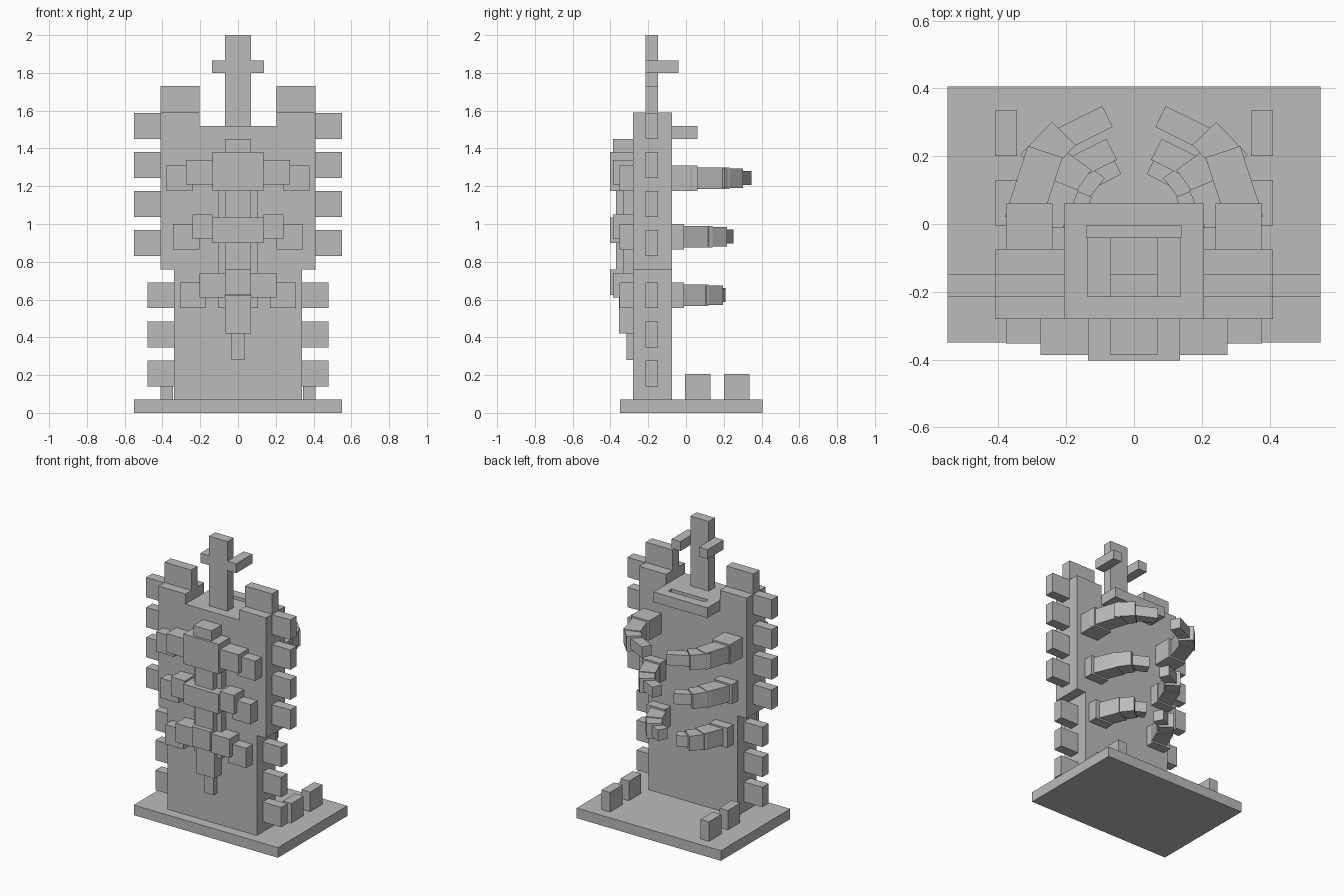
import bpy
import math
from mathutils import Matrix, Vector

cube = bpy.data.objects.get("Cube")
if cube:
    bpy.data.objects.remove(cube, do_unlink=True)

stone = bpy.data.materials.new("plain_grey")
stone.use_nodes = True
GREY = (0.5, 0.5, 0.5, 1)
stone.diffuse_color = GREY
stone.node_tree.nodes["Principled BSDF"].inputs["Base Color"].default_value = GREY


def add_block(name, centre, size, turn=0.0):
    bpy.ops.mesh.primitive_cube_add(size=1)
    ob = bpy.context.object
    ob.name = ob.data.name = name
    ob.data.transform(Matrix.Diagonal((*size, 1)))
    ob.location = centre
    ob.rotation_euler.z = turn
    ob.data.materials.append(stone)
    return ob


def box(name, x, y, z):
    """Block given by its extent on each axis."""
    spans = (x, y, z)
    return add_block(name, [(a + b) / 2 for a, b in spans], [b - a for a, b in spans])


def pair(name, x, y, z):
    """Matching blocks on the left (+x) and right (-x)."""
    box("left_" + name, x, y, z)
    box("right_" + name, (-x[1], -x[0]), y, z)


def rib_segment(name, start, end, width, height, z):
    """Turned block along a plan line, on both sides."""
    for side, s in (("left_", 1), ("right_", -1)):
        a, b = Vector((start[0] * s, start[1])), Vector((end[0] * s, end[1]))
        d, mid = b - a, (a + b) / 2
        add_block(side + name, (mid.x, mid.y, z), (d.length, width, height),
                  math.atan2(d.y, d.x))


# Base and its rear studs
box("base", (-0.55, 0.55), (-0.35, 0.405), (0, 0.07))
for i, y in enumerate((-0.005, 0.2)):
    pair(f"base_stud_{i}", (0.345, 0.41), (y, y + 0.135), (0.07, 0.205))

# Back slab with raised shoulders
SLAB = (-0.28, -0.075)
FIN = (-0.215, -0.147)
box("lower_slab", (-0.34, 0.34), SLAB, (0.07, 0.76))
box("upper_slab", (-0.41, 0.41), SLAB, (0.76, 1.52))
pair("shoulder", (0.205, 0.41), SLAB, (1.52, 1.59))
pair("shoulder_crest", (0.205, 0.41), FIN, (1.59, 1.73))

# Side fins
for i in range(3):
    z = 0.14 + i * 0.207
    pair(f"lower_fin_{i}", (0.34, 0.48), FIN, (z, z + 0.137))
for i in range(4):
    z = 0.83 + i * 0.207
    pair(f"upper_fin_{i}", (0.41, 0.55), FIN, (z, z + 0.137))

# Top spire with arms reaching back
box("spire", (-0.07, 0.07), FIN, (1.52, 2.0))
pair("spire_arm", (0.07, 0.137), (-0.215, -0.04), (1.80, 1.865))

# Slotted handle behind the top
HANDLE = (1.45, 1.52)
box("handle_front", (-0.205, 0.205), (-0.075, -0.04), HANDLE)
box("handle_back", (-0.205, 0.205), (-0.005, 0.06), HANDLE)
pair("handle_side", (0.14, 0.205), (-0.04, -0.005), HANDLE)

# Spine column
box("spine_backing", (-0.105, 0.105), (-0.33, -0.28), (0.555, 1.38))
box("spine_core", (-0.07, 0.07), (-0.37, -0.28), (0.62, 1.38))
box("spine_cap", (-0.07, 0.07), (-0.387, -0.28), (1.38, 1.45))
box("spine_tail", (-0.07, 0.07), (-0.355, -0.28), (0.42, 0.62))
box("spine_tip", (-0.035, 0.035), (-0.315, -0.28), (0.28, 0.42))

# Vertebrae: name, half width, block z, wing reach, wing z
for name, half, block_z, reach, wing_z in (
        ("upper", 0.135, (1.175, 1.38), 0.275, (1.21, 1.34)),
        ("middle", 0.135, (0.90, 1.035), 0.24, (0.92, 1.05)),
        ("lower", 0.07, (0.625, 0.76), 0.205, (0.61, 0.74))):
    box(name + "_vertebra", (-half, half), (-0.403, -0.28), block_z)
    pair(name + "_vertebra_wing", (half, reach), (-0.387, -0.28), wing_z)

# Ribs: straight root through the slab, then three curling segments
for name, x, back, z, path in (
        ("upper", 0.24, 0.06, 1.243,
         (((0.33, 0.005), (0.262, 0.213)), ((0.30, 0.17), (0.207, 0.267)),
          ((0.213, 0.25), (0.078, 0.317)))),
        ("middle", 0.205, -0.01, 0.933,
         (((0.275, -0.03), (0.213, 0.12)), ((0.235, 0.09), (0.165, 0.188)),
          ((0.17, 0.168), (0.066, 0.22)))),
        ("lower", 0.17, -0.01, 0.623,
         (((0.235, -0.05), (0.174, 0.1)), ((0.195, 0.075), (0.125, 0.165)),
          ((0.15, 0.128), (0.053, 0.178))))):
    pair(name + "_rib_root", (x, x + 0.138), (-0.353, back), (z - 0.068, z + 0.068))
    for part, (start, end), size in zip(("near", "mid", "tip"), path, (0.108, 0.098, 0.069)):
        rib_segment(f"{name}_rib_{part}", start, end, size, size + 0.005, z)
